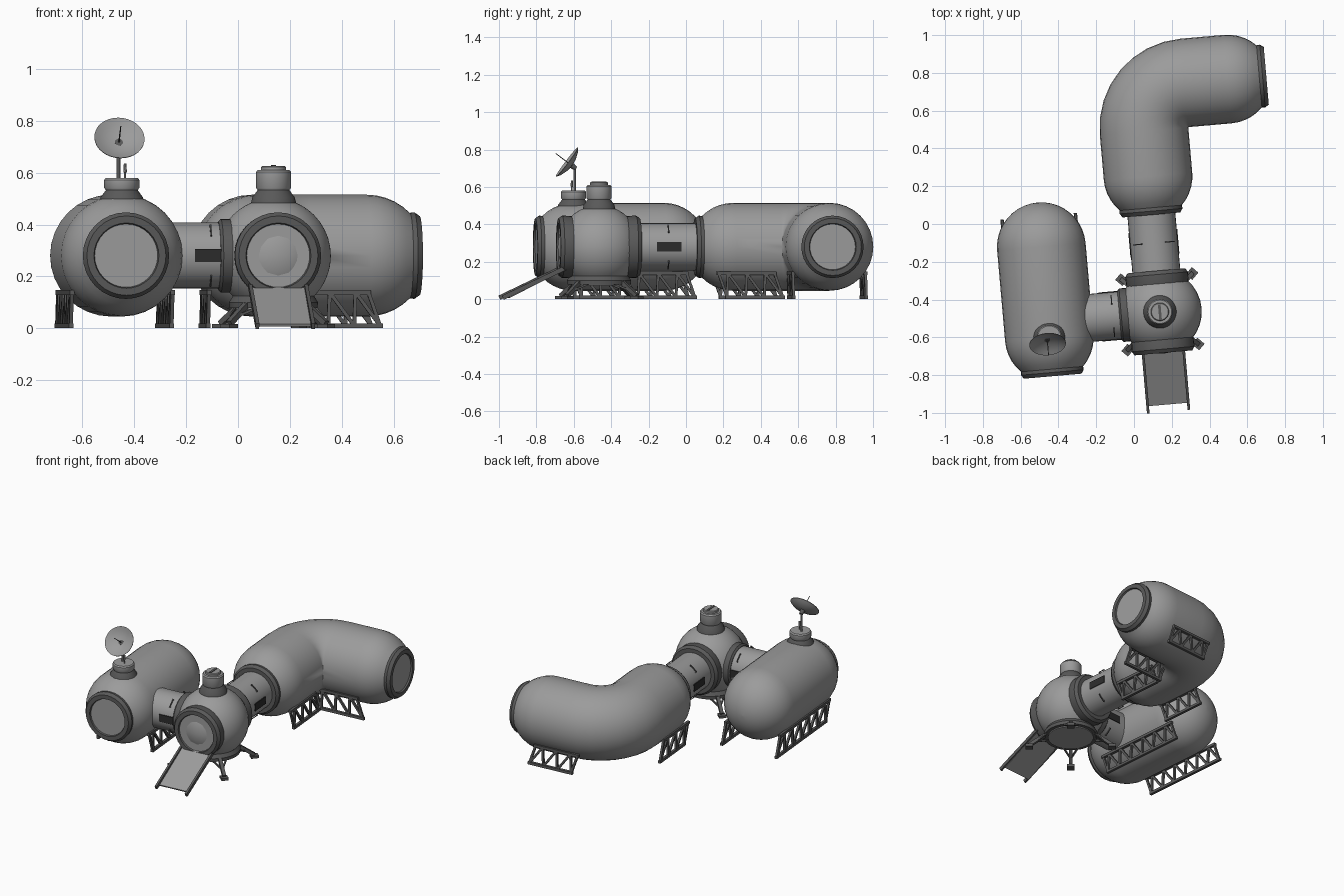
import bpy, bmesh
from math import sin, cos, pi, radians, sqrt
from mathutils import Matrix, Vector

cube = bpy.data.objects.get("Cube")
if cube:
    bpy.data.objects.remove(cube)


def material(name, v):
    m = bpy.data.materials.new(name)
    m.use_nodes = True
    m.diffuse_color = (v, v, v, 1)
    m.node_tree.nodes["Principled BSDF"].inputs["Base Color"].default_value = (v, v, v, 1)
    return m


HULL = material("hull grey", 0.33)
DARK = material("dark grey", 0.10)
BLACK = material("vent black", 0.025)

# The whole base is turned slightly about the hub
PLACE = Matrix.Translation((0.137, -0.465, 0)) @ Matrix.Rotation(radians(5), 4, "Z")
AXIS = 0.28      # height of every module axis
R = 0.235        # module radius
PORT_R = 0.165   # radius of the docking rings
X, Y, Z = Vector((1, 0, 0)), Vector((0, 1, 0)), Vector((0, 0, 1))


def finish(name, bm, mat):
    bmesh.ops.recalc_face_normals(bm, faces=bm.faces)
    bm.transform(PLACE)
    mesh = bpy.data.meshes.new(name)
    bm.to_mesh(mesh)
    bm.free()
    ob = bpy.data.objects.new(name, mesh)
    bpy.context.collection.objects.link(ob)
    mesh.materials.append(mat)
    bpy.ops.object.select_all(action="DESELECT")
    bpy.context.view_layer.objects.active = ob
    ob.select_set(True)
    bpy.ops.object.shade_smooth_by_angle(angle=radians(35))
    return ob


def loft(name, rings, mat, seg=32):
    """Skin a row of (centre, direction, radius) circles and cap both ends."""
    bm = bmesh.new()
    loops = []
    for c, d, r in rings:
        q = d.to_track_quat("Z", "Y")
        loops.append([bm.verts.new(c + q @ Vector((r * cos(a), r * sin(a), 0)))
                      for a in (2 * pi * i / seg for i in range(seg))])
    for a, b in zip(loops, loops[1:]):
        for i in range(seg):
            j = (i + 1) % seg
            bm.faces.new((a[i], a[j], b[j], b[i]))
    bm.faces.new(loops[0])
    bm.faces.new(loops[-1])
    bmesh.ops.remove_doubles(bm, verts=bm.verts, dist=0.0002)
    return finish(name, bm, mat)


def lathe(name, origin, direction, profile, mat, seg=32):
    d = direction.normalized()
    return loft(name, [(origin + d * t, d, r) for t, r in profile], mat, seg)


def dome(radius, rim, steps=8):
    """Profile from the widest circle of a ball out to the circle of radius rim."""
    end = sqrt(radius ** 2 - rim ** 2)
    top = pi / 2 if rim < 0.01 else Vector((rim, end)).angle(Vector((1, 0)))
    return [(radius * sin(top * i / steps), max(radius * cos(top * i / steps), 0.001))
            for i in range(steps + 1)]


def beam(bm, a, b, w, h=None):
    a, b = Vector(a), Vector(b)
    d = b - a
    m = (Matrix.Translation((a + b) / 2) @ d.to_track_quat("Z", "Y").to_matrix().to_4x4()
         @ Matrix.Diagonal((w, h or w, d.length, 1)))
    bmesh.ops.create_cube(bm, size=1, matrix=m)


def box(bm, centre, size, rot=Matrix()):
    bmesh.ops.create_cube(bm, size=1, matrix=Matrix.Translation(centre) @ rot
                          @ Matrix.Diagonal((*size, 1)))


def port(name, centre, d, start, end):
    """Docking ring with a recessed hatch."""
    lathe(name + "_ring", centre, d, [
        (start - 0.02, PORT_R - 0.005), (start, PORT_R), (end - 0.02, PORT_R + 0.002),
        (end, 0.153), (end, 0.126), (end - 0.012, 0.122)], DARK)
    lathe(name + "_hatch", centre, d, [(end - 0.02, 0.122), (end - 0.01, 0.122)], HULL)


# Hub ball, its flat base and ports
hub = Vector((0, 0, AXIS))
HUB_R = 0.222
under = [(-t, r) for t, r in reversed(dome(HUB_R, 0.155))]
lathe("hub_ball", hub, Z, under + dome(HUB_R, 0.001, 10)[1:], HULL)
lathe("hub_base", Vector((0, 0, 0.078)), Z,
      [(0, 0.15), (0, 0.17), (0.022, 0.172), (0.05, 0.155)], DARK)
lathe("hub_floor", Vector((0, 0, 0.072)), Z, [(0, 0.145), (0.01, 0.145)], HULL)
port("hub_front", hub, -Y, 0.15, 0.218)
port("hub_back", hub, Y, 0.15, 0.218)

# Side module: capsule with a rounded back and a port at the front
side = Vector((-0.595, -0.085, AXIS))
length = 0.483
front = [(-t, r) for t, r in reversed(dome(R, PORT_R, 5))]
back = [(length + t, r) for t, r in dome(R, 0.001, 10)]
lathe("side_module", side, Y, front + back, HULL)
port("side_front", side, -Y, 0.167, 0.205)

# Bent module: straight leg, tight quarter bend, second leg
rings = [(Vector((0, 0.72 - t, AXIS)), Y, r) for t, r in reversed(dome(R, PORT_R, 5))]
for i in range(9):
    a = pi / 2 * i / 8
    rings.append((Vector((R - R * cos(a), 0.961 + R * sin(a), AXIS)),
                  Vector((sin(a), cos(a), 0)), R))
rings += [(Vector((0.465 + t, 1.196, AXIS)), X, r) for t, r in dome(R, PORT_R, 5)]
loft("bent_module", rings, HULL)
port("bent_start", Vector((0, 0.72, AXIS)), -Y, 0.167, 0.205)
port("bent_end", Vector((0.465, 1.196, AXIS)), X, 0.167, 0.205)


# Connecting tubes with side vents and grab bars
def tube(name, d, start, end, mid):
    lathe(name, hub, d, [(start, 0.127), (end, 0.127)], HULL)
    side_dir = d.cross(Z)
    vents, bars = bmesh.new(), bmesh.new()
    turn = d.to_track_quat("X", "Z").to_matrix().to_4x4()
    for s in (-1, 1):
        box(vents, hub + d * mid + side_dir * s * 0.126, (0.13, 0.008, 0.05), turn)
        for up in (-1, 1):
            a, b = (side_dir * s * cos(t) + Z * up * sin(t) for t in (0.65, 1.05))
            base = hub + d * mid
            beam(bars, base + a * 0.135, base + b * 0.135, 0.006)
            for e in (a, b):
                beam(bars, base + e * 0.12, base + e * 0.137, 0.006)
    finish(name + "_vents", vents, BLACK)
    finish(name + "_grab_bars", bars, DARK)


tube("back_tube", Y, 0.19, 0.54, 0.365)
tube("side_tube", -X, 0.15, 0.42, 0.25)
lathe("side_tube_collar", hub, -X, [(0.16, 0.142), (0.205, 0.142), (0.215, 0.13)], DARK)


# Roof turrets
def turret(name, x, y, top):
    o = Vector((x, y, 0))
    lathe(name + "_neck", o, Z, [(0.48, 0.088), (0.505, 0.082), (0.535, 0.06)], DARK)
    lathe(name + "_drum", o, Z, [(0.53, 0.06), (0.542, 0.068), (top - 0.008, 0.068),
                                 (top, 0.062)], HULL)


turret("hub_turret", 0, 0, 0.61)
lathe("hub_turret_cap", Vector((0, 0, 0)), Z, [(0.605, 0.048), (0.622, 0.048), (0.626, 0.044)], HULL)
handle = bmesh.new()
box(handle, (0, 0, 0.627), (0.014, 0.08, 0.006))
finish("hub_turret_handle", handle, DARK)
turret("side_turret", side.x, side.y, 0.58)

# Dish antenna
aim = Vector((0, -0.8, 0.6))
dish = Vector((side.x - 0.012, side.y - 0.022, 0.725))
lathe("dish", dish, aim, [(-0.018, 0.012), (-0.014, 0.04), (0, 0.078), (0.013, 0.097),
                          (0.016, 0.097), (0.004, 0.076), (-0.01, 0.04), (-0.014, 0.001)], HULL)
lathe("dish_feed", dish, aim, [(-0.015, 0.003), (0.09, 0.002)], DARK, 8)
lathe("dish_mount", dish, aim, [(-0.045, 0.012), (-0.012, 0.016)], DARK, 12)
lathe("dish_mast", Vector((side.x - 0.012, side.y + 0.008, 0)), Z,
      [(0.57, 0.007), (0.7, 0.007)], HULL, 10)
lathe("whip_antenna", Vector((side.x + 0.012, side.y - 0.01, 0)), Z,
      [(0.57, 0.004), (0.6, 0.004), (0.602, 0.007), (0.635, 0.005)], HULL, 8)


# Truss skids under the modules: top chord, bottom chord and zigzag braces
def truss(name, start, d, length, bays, lean=0.045):
    bm = bmesh.new()
    low, high, w = 0.01, 0.138, 0.018
    bottom = [start + d * (length * i / bays) + Z * low for i in range(bays + 1)]
    top = [start + d * (length * i / bays - lean) + Z * high for i in range(bays + 1)]
    beam(bm, bottom[0] - d * 0.01, bottom[-1] + d * 0.01, w)
    beam(bm, top[0] - d * 0.01, top[-1] + d * 0.01, w)
    for i in range(bays):
        beam(bm, bottom[i], (top[i] + top[i + 1]) / 2, 0.014)
        beam(bm, (top[i] + top[i + 1]) / 2, bottom[i + 1], 0.014)
    beam(bm, bottom[0], top[0], 0.014)
    beam(bm, bottom[-1], top[-1], 0.014)
    finish(name, bm, DARK)


for s, label in ((-1, "right"), (1, "left")):
    off = 0.195 * s
    truss("side_skid_" + label, Vector((side.x + off, -0.06, 0)), Y, 0.61, 6)
    truss("bent_skid_" + label, Vector((off, 0.67, 0)), Y, 0.30, 3)
    truss("bent_end_skid_" + label, Vector((0.20, 1.196 - off, 0)), X, 0.30, 3)

# Four splayed landing legs with foot pads
for i in range(4):
    a = pi / 4 + i * pi / 2
    out = Vector((cos(a), sin(a), 0))
    across = Vector((-sin(a), cos(a), 0))
    bm = bmesh.new()
    foot = out * 0.265 + Z * 0.018
    beam(bm, out * 0.15 + Z * 0.1, foot, 0.022)
    for s in (-1, 1):
        beam(bm, out * 0.14 + across * 0.05 * s + Z * 0.085, out * 0.22 + Z * 0.045, 0.01)
    box(bm, out * 0.265 + Z * 0.008, (0.05, 0.045, 0.016), Matrix.Rotation(a, 4, "Z"))
    finish(f"landing_leg_{i + 1}", bm, DARK)

# Entry ramp with side rails
bm = bmesh.new()
beam(bm, (0, -0.2, 0.158), (0, -0.49, 0.012), 0.21, 0.01)
finish("ramp", bm, HULL)
bm = bmesh.new()
for s in (-1, 1):
    beam(bm, (0.108 * s, -0.19, 0.168), (0.108 * s, -0.525, 0.008), 0.014, 0.024)
finish("ramp_rails", bm, DARK)
